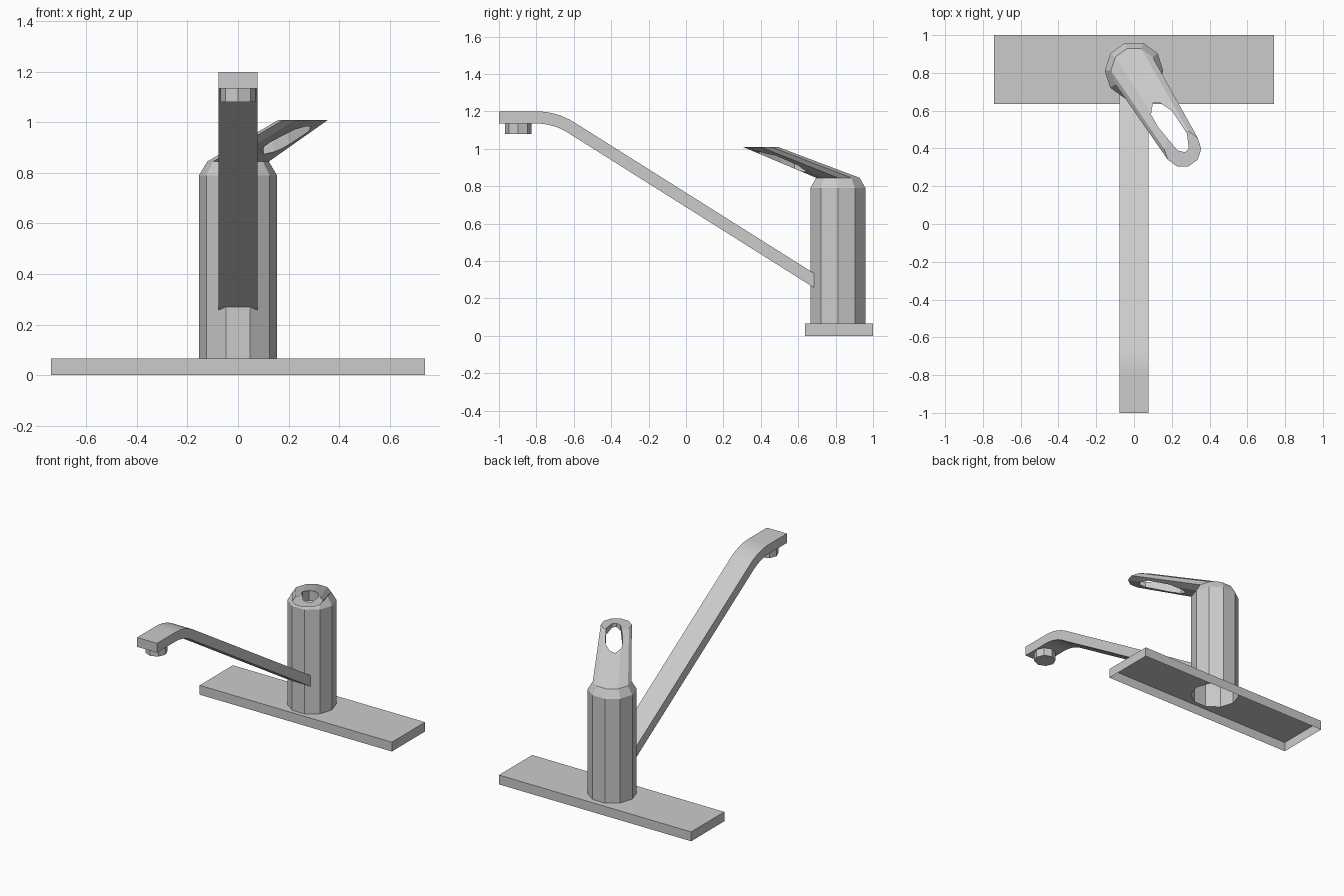
import bpy, bmesh
from math import sin, cos, tan, pi, radians
from mathutils import Vector

cube = bpy.data.objects.get("Cube")
if cube:
    bpy.data.objects.remove(cube, do_unlink=True)

metal = bpy.data.materials.new("grey_metal")
metal.use_nodes = True
metal.diffuse_color = (0.6, 0.6, 0.6, 1)
metal.node_tree.nodes["Principled BSDF"].inputs["Base Color"].default_value = (0.6, 0.6, 0.6, 1)

BODY_Y = 0.812
BASE_TOP = 0.065


def make(name, bm):
    bmesh.ops.recalc_face_normals(bm, faces=bm.faces[:])
    mesh = bpy.data.meshes.new(name)
    bm.to_mesh(mesh)
    bm.free()
    mesh.materials.append(metal)
    obj = bpy.data.objects.new(name, mesh)
    bpy.context.collection.objects.link(obj)
    return obj


def circle(x, y, z, r, sides=10):
    return [Vector((x + r * cos(2 * pi * i / sides), y + r * sin(2 * pi * i / sides), z))
            for i in range(sides)]


def loft(name, rings, bottom=True, top=True):
    """Skin a stack of equal-sided rings, with optional end caps."""
    bm = bmesh.new()
    loops = [[bm.verts.new(p) for p in ring] for ring in rings]
    n = len(loops[0])
    for a, b in zip(loops, loops[1:]):
        for i in range(n):
            j = (i + 1) % n
            bm.faces.new((a[i], a[j], b[j], b[i]))
    if bottom:
        bm.faces.new(loops[0][::-1])
    if top:
        bm.faces.new(loops[-1])
    return make(name, bm)


def smooth(obj):
    bpy.ops.object.select_all(action='DESELECT')
    obj.select_set(True)
    bpy.context.view_layer.objects.active = obj
    bpy.ops.object.shade_smooth_by_angle(angle=radians(30))


# Base plate: open underneath, with a hole for the body
bm = bmesh.new()
outline = [Vector((x, y, BASE_TOP)) for x, y in
           ((-0.74, 0.635), (0.74, 0.635), (0.74, 1), (-0.74, 1))]
edges, rim = [], []
for points in (outline, circle(0, BODY_Y, BASE_TOP, 0.155)):
    vs = [bm.verts.new(p) for p in points]
    loop = [bm.edges.new((vs[i - 1], vs[i])) for i in range(len(vs))]
    rim = rim or loop
    edges += loop
bmesh.ops.triangle_fill(bm, edges=edges, use_beauty=True, normal=(0, 0, 1))
skirt = bmesh.ops.extrude_edge_only(bm, edges=rim)["geom"]
for v in skirt:
    if isinstance(v, bmesh.types.BMVert):
        v.co.z = 0
make("base_plate", bm)

# Body: ten-sided hollow column with a chamfered shoulder
loft("body", [circle(0, BODY_Y, BASE_TOP, 0.155),
              circle(0, BODY_Y, 0.79, 0.155),
              circle(0, BODY_Y, 0.845, 0.122)], bottom=False, top=False)

# Handle: slanted taper from the body top to a flat tip
handle = loft("handle", [circle(0, BODY_Y, 0.845, 0.122),
                         circle(0.258, 0.398, 1.01, 0.098)])

# Long vertical slot through the handle
slot = [(0.09, 0.58), (0.13, 0.51), (0.23, 0.39), (0.27, 0.38), (0.29, 0.40),
        (0.28, 0.48), (0.2, 0.6), (0.14, 0.64), (0.1, 0.64)]
cutter = loft("slot_cutter", [[Vector((x, y, z)) for x, y in slot] for z in (0.7, 1.2)])
cutter.hide_render = True
mod = handle.modifiers.new("slot", 'BOOLEAN')
mod.operation = 'DIFFERENCE'
mod.solver = 'EXACT'
mod.object = cutter
bpy.context.view_layer.objects.active = handle
bpy.ops.object.modifier_apply(modifier=mod.name)
bpy.data.objects.remove(cutter, do_unlink=True)

# Spout: flat bar that rises from the body and bends level at the end
SLOPE = radians(32.2)
STEPS = 8


def spout_edge(radius):
    pts = [(-1, 0.82 + radius)]
    for i in range(STEPS + 1):
        a = SLOPE * i / STEPS
        pts.append((-0.8 + radius * sin(a), 0.82 + radius * cos(a)))
    y, z = pts[-1]
    pts.append((0.685, z - (0.685 - y) * tan(SLOPE)))
    return pts


profile = spout_edge(0.38) + spout_edge(0.315)[::-1]
smooth(loft("spout", [[Vector((x, y, z)) for y, z in profile] for x in (-0.077, 0.077)]))

# Nozzle under the spout end
loft("nozzle", [circle(0, -0.897, z, 0.07, 8) for z in (1.08, 1.137)])
